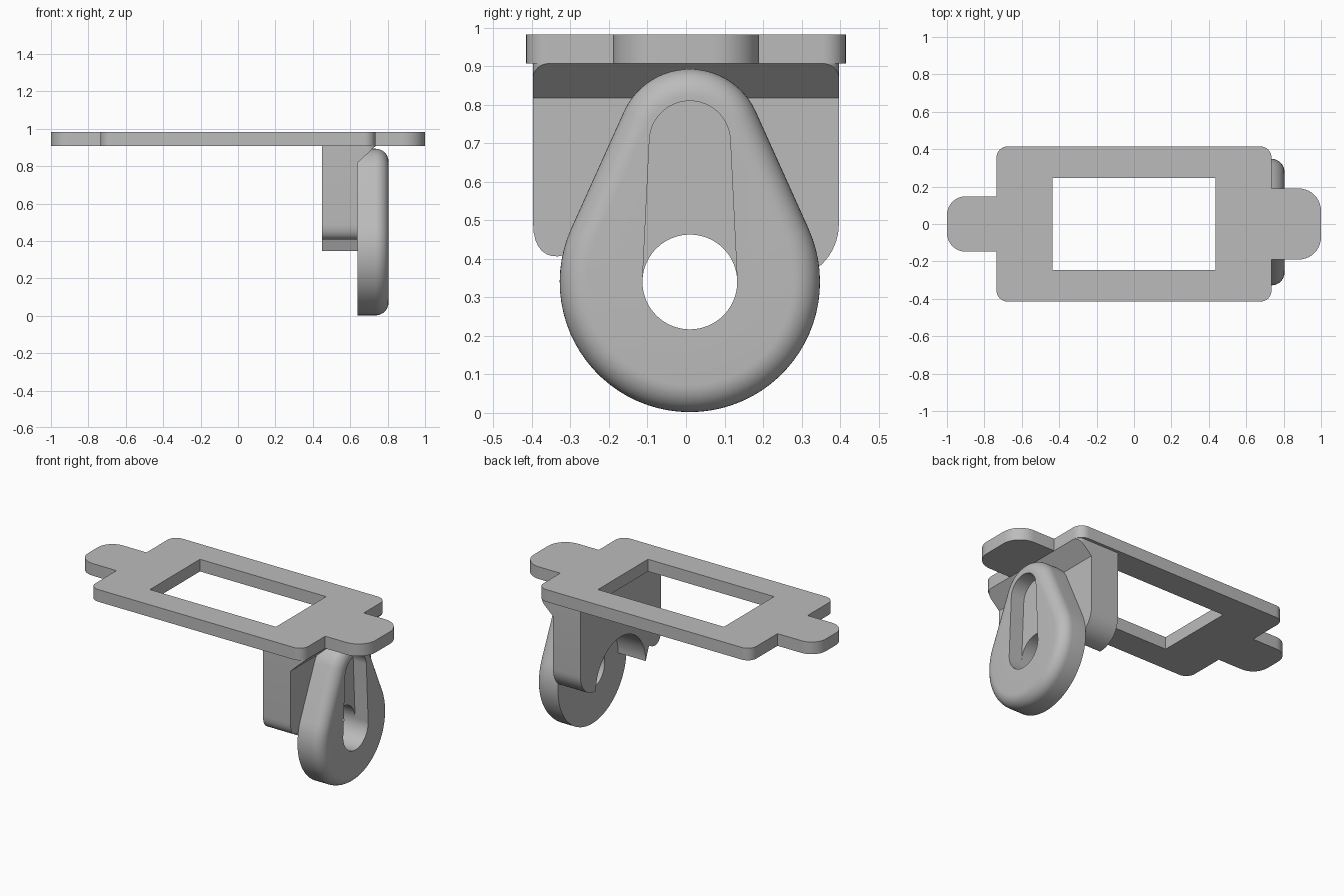
import bpy, bmesh
from math import sin, cos, pi, asin
from mathutils import Vector

cube = bpy.data.objects.get("Cube")
if cube:
    bpy.data.objects.remove(cube, do_unlink=True)

grey = bpy.data.materials.new("plain_grey")
grey.use_nodes = True
colour = (0.5, 0.5, 0.5, 1)
grey.diffuse_color = colour
grey.node_tree.nodes["Principled BSDF"].inputs["Base Color"].default_value = colour


def finish(name, bm):
    """Turn a bmesh into a shaded object."""
    bmesh.ops.recalc_face_normals(bm, faces=bm.faces)
    mesh = bpy.data.meshes.new(name)
    bm.to_mesh(mesh)
    bm.free()
    mesh.materials.append(grey)
    obj = bpy.data.objects.new(name, mesh)
    bpy.context.collection.objects.link(obj)
    bpy.ops.object.select_all(action="DESELECT")
    obj.select_set(True)
    bpy.context.view_layer.objects.active = obj
    bpy.ops.object.shade_smooth_by_angle(angle=pi / 6)


def rounded(corners, steps=10):
    """Outline from (u, v, radius) right-angle corners."""
    pts = []
    for i, (u, v, r) in enumerate(corners):
        p = Vector((u, v))
        if not r:
            pts.append(p)
            continue
        a = (Vector(corners[i - 1][:2]) - p).normalized() * r
        b = (Vector(corners[(i + 1) % len(corners)][:2]) - p).normalized() * r
        for k in range(steps + 1):
            t = k / steps * pi / 2
            pts.append(p + a * (1 - sin(t)) + b * (1 - cos(t)))
    return pts


def prism(loops, place, depth):
    """Fill outlines (later ones are holes) and extrude them."""
    bm = bmesh.new()
    for loop in loops:
        vs = [bm.verts.new(place(p)) for p in loop]
        for i, v in enumerate(vs):
            bm.edges.new((vs[i - 1], v))
    bmesh.ops.triangle_fill(bm, use_beauty=True, edges=bm.edges[:])
    bmesh.ops.dissolve_limit(bm, angle_limit=0.01, verts=bm.verts[:], edges=bm.edges[:])
    ext = bmesh.ops.extrude_face_region(bm, geom=bm.faces[:], use_keep_orig=True)
    moved = [g for g in ext["geom"] if isinstance(g, bmesh.types.BMVert)]
    bmesh.ops.translate(bm, verts=moved, vec=depth)
    return bm


# Mounting plate with end tabs and a rectangular window
W, D, LOW, HIGH = 0.735, 0.415, 0.907, 0.983
plate = rounded([
    (-W, -D, 0.06), (W, -D, 0.06), (W, -0.19, 0), (1, -0.19, 0.12),
    (1, 0.19, 0.12), (W, 0.19, 0), (W, D, 0.06), (-W, D, 0.06),
    (-W, 0.148, 0), (-1, 0.148, 0.1), (-1, -0.148, 0.1), (-W, -0.148, 0)])
window = [Vector((sx * 0.435, sy * 0.247)) for sx, sy in ((-1, -1), (1, -1), (1, 1), (-1, 1))]
finish("mounting_plate", prism([plate, window], lambda p: (p.x, p.y, LOW), (0, 0, HIGH - LOW)))

# Hanging bracket with an arch cut in its lower edge
B, FOOT, ARCH, FACE = 0.397, 0.345, 0.245, 0.64
bracket = rounded([(B, LOW, 0), (-B, LOW, 0), (-B, FOOT, 0.145)])
bracket += [Vector((-ARCH * cos(k * pi / 32), FOOT + ARCH * sin(k * pi / 32))) for k in range(33)]
bracket += rounded([(0, FOOT, 0), (B, FOOT, 0.145), (B, LOW, 0)])[1:-1]
finish("hanging_bracket", prism([bracket], lambda p: (0.45, p.x, p.y), (FACE - 0.45, 0, 0)))

# Sloping gusset between bracket and plate
gusset = rounded([(FACE, -B, 0), (W, -B, 0.04), (W, B, 0.04), (FACE, B, 0)])
bm = prism([gusset], lambda p: (p.x, p.y, 0.8), (0, 0, LOW - 0.8))
cut = bmesh.ops.bisect_plane(bm, geom=bm.verts[:] + bm.edges[:] + bm.faces[:],
                             plane_co=(FACE, 0, 0.818), plane_no=(LOW - 0.818, 0, FACE - W),
                             clear_outer=True)
bmesh.ops.holes_fill(bm, edges=[e for e in bm.edges if e.is_boundary])
finish("gusset", bm)

# Teardrop ring: rounded front edge, tapered recess and round hole
CY, CZ, RISE, N = 0.01, 0.34, 0.365, 48


def teardrop(bm, x, low, high, rise, tilt):
    """Ring of vertices round a low circle and a high circle."""
    ring = []
    for r, z, start, sweep in ((high, CZ + rise, tilt, pi - 2 * tilt),
                               (low, CZ, pi - tilt, pi + 2 * tilt)):
        for k in range(N + 1):
            a = start + sweep * k / N
            ring.append(bm.verts.new((x, CY + r * cos(a), z + r * sin(a))))
    return ring


BIG, SMALL, HOLE, TOP, FRONT, FLOOR, FILLET = 0.338, 0.188, 0.123, 0.105, 0.805, 0.715, 0.07
outer_tilt, inner_tilt = asin((BIG - SMALL) / RISE), asin((HOLE - TOP) / RISE)
bm = bmesh.new()
rings = [teardrop(bm, FACE, BIG, SMALL, RISE, outer_tilt)]
for k in range(11):
    a = k / 10 * pi / 2
    inset = FILLET * (1 - cos(a))
    rings.append(teardrop(bm, FRONT - FILLET * (1 - sin(a)), BIG - inset, SMALL - inset, RISE, outer_tilt))
rings.append(teardrop(bm, FRONT, HOLE, TOP, RISE, inner_tilt))
rings.append(teardrop(bm, FLOOR, HOLE, TOP, RISE, inner_tilt))
rings.append(teardrop(bm, FLOOR, HOLE, HOLE, 0, inner_tilt))
rings.append(teardrop(bm, FACE, HOLE, HOLE, 0, inner_tilt))
for i, ring in enumerate(rings):
    before = rings[i - 1]
    for j in range(len(ring)):
        bm.faces.new((before[j - 1], before[j], ring[j], ring[j - 1]))
bmesh.ops.remove_doubles(bm, verts=bm.verts[:], dist=0.0001)
finish("teardrop_ring", bm)
